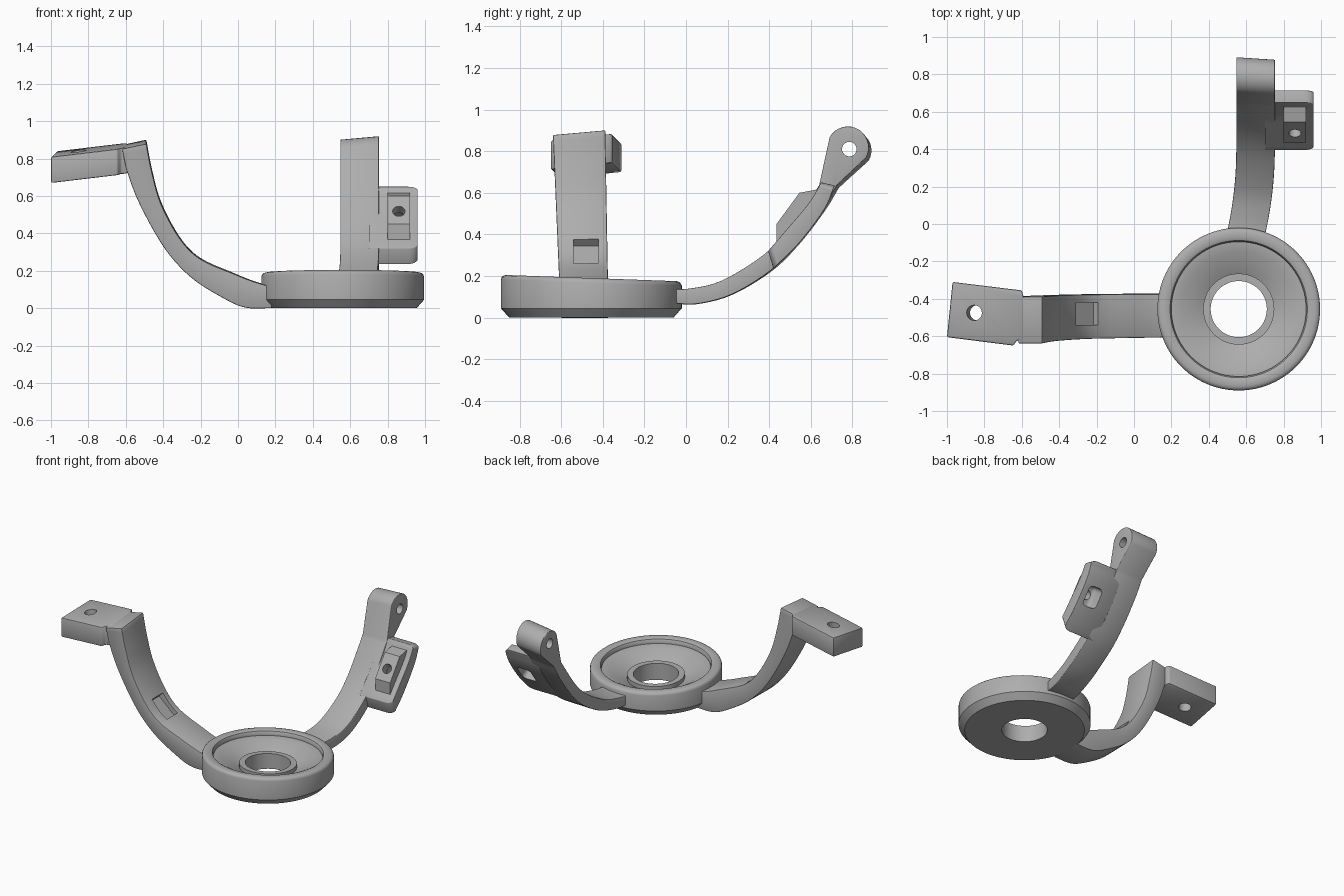
import bpy, bmesh, math
from mathutils import Vector, Matrix

if "Cube" in bpy.data.objects:
    bpy.data.objects.remove(bpy.data.objects["Cube"], do_unlink=True)

gray = bpy.data.materials.new("satin gray")
gray.use_nodes = True
gray.diffuse_color = (0.42, 0.42, 0.42, 1)
bsdf = next(n for n in gray.node_tree.nodes if n.type == 'BSDF_PRINCIPLED')
bsdf.inputs["Base Color"].default_value = gray.diffuse_color


def finish(bm, name):
    bmesh.ops.recalc_face_normals(bm, faces=bm.faces)
    mesh = bpy.data.meshes.new(name)
    bm.to_mesh(mesh)
    bm.free()
    mesh.materials.append(gray)
    ob = bpy.data.objects.new(name, mesh)
    bpy.context.collection.objects.link(ob)
    return ob


def activate(ob):
    bpy.ops.object.select_all(action='DESELECT')
    ob.select_set(True)
    bpy.context.view_layer.objects.active = ob


def smooth(ob):
    activate(ob)
    bpy.ops.object.shade_smooth_by_angle(angle=math.radians(32))


def round_edges(ob, width, segments=3):
    activate(ob)
    mod = ob.modifiers.new("round", 'BEVEL')
    mod.width, mod.segments = width, segments
    mod.limit_method, mod.angle_limit = 'ANGLE', math.radians(40)
    bpy.ops.object.modifier_apply(modifier=mod.name)


def cut(ob, cutter):
    activate(ob)
    mod = ob.modifiers.new("cut", 'BOOLEAN')
    mod.operation, mod.solver, mod.object = 'DIFFERENCE', 'EXACT', cutter
    bpy.ops.object.modifier_apply(modifier=mod.name)


def box_cutter(center, size, rot):
    bm = bmesh.new()
    m = Matrix.Translation(center) @ rot @ Matrix.Diagonal((*size, 1))
    bmesh.ops.create_cube(bm, size=1, matrix=m)
    ob = finish(bm, "pocket_cutter")
    ob.hide_render = True
    return ob


def hole_cutter(center, radius, length, rot):
    bm = bmesh.new()
    bmesh.ops.create_cone(bm, cap_ends=True, segments=32, radius1=radius, radius2=radius,
                          depth=length, matrix=Matrix.Translation(center) @ rot)
    ob = finish(bm, "hole_cutter")
    ob.hide_render = True
    return ob


def spline(pts, steps=5):
    """Catmull-Rom through 2D points."""
    pts = [Vector(p) for p in pts]
    ext = [2 * pts[0] - pts[1]] + pts + [2 * pts[-1] - pts[-2]]
    out = []
    for i in range(len(pts) - 1):
        a, b, c, d = ext[i:i + 4]
        for k in range(steps):
            t = k / steps
            out.append(0.5 * (2 * b + (c - a) * t + (2 * a - 5 * b + 4 * c - d) * t ** 2
                              + (3 * b - a - 3 * c + d) * t ** 3))
    return out + [pts[-1]]


def strip(pairs, place):
    """Bar swept along outer/inner point pairs; place(p, side) gives 3D."""
    bm = bmesh.new()
    rings = [[bm.verts.new(place(p, s)) for p, s in ((o, 0), (o, 1), (i, 1), (i, 0))]
             for o, i in pairs]
    for a, b in zip(rings, rings[1:]):
        for k in range(4):
            bm.faces.new((a[k], a[k - 1], b[k - 1], b[k]))
    bm.faces.new(rings[0])
    bm.faces.new(rings[-1])
    return bm, rings


def prism(bottom, top):
    bm = bmesh.new()
    lo = [bm.verts.new(p) for p in bottom]
    hi = [bm.verts.new(p) for p in top]
    for k in range(len(lo)):
        bm.faces.new((lo[k], lo[k - 1], hi[k - 1], hi[k]))
    bm.faces.new(lo)
    bm.faces.new(hi)
    return bm


def smooth_pairs(outer, inner):
    return list(zip(spline(outer), spline(inner)))


# Dished ring with a raised hub and a slightly sloping rim
profile = [(.15, 0), (.395, 0), (.435, .045), (.435, .168), (.431, .179), (.423, .186),
           (.41, .19), (.38, .19), (.367, .184), (.36, .17), (.36, .155), (.31, .15),
           (.19, .085), (.19, .115), (.15, .115)]
cx, cy, n = .56, -.455, 96
bm = bmesh.new()
rows = []
for r, z in profile:
    row = []
    for k in range(n):
        a = math.tau * k / n
        y = r * math.sin(a)
        tilt = -.036 * y if z > .06 else 0
        row.append(bm.verts.new((cx + r * math.cos(a), cy + y, z + tilt)))
    rows.append(row)
for j in range(len(rows)):
    for k in range(n):
        bm.faces.new((rows[j - 1][k - 1], rows[j - 1][k], rows[j][k], rows[j][k - 1]))
smooth(finish(bm, "base_ring"))

# Right arm, curving up with a slight twist
outer = [(.18, 0), (.04, .003), (-.08, .055), (-.25, .165), (-.39, .32), (-.52, .55),
         (-.59, .73), (-.62, .862)]
inner = [(.18, .115), (.08, .145), (-.02, .185), (-.2, .265), (-.31, .375), (-.41, .56),
         (-.46, .735), (-.49, .89)]


def place_right(p, side):
    half = .115 + .012 * p.y
    dy = half if side else -half
    return (p.x, -.487 - .03 * p.y + dy, p.y + .1 * dy * p.y)


bm, _ = strip(smooth_pairs(outer, inner), place_right)
right_arm = finish(bm, "right_arm")
round_edges(right_arm, .006, 2)
cutter = box_cutter((-.255, -.48, .315), (.165, .12, .07),
                    Matrix.Rotation(math.radians(42), 4, 'Y'))
cut(right_arm, cutter)
bpy.data.objects.remove(cutter)
smooth(right_arm)

# Mounting block at the top of the right arm
outline = [(-.97, -.31), (-.6, -.355), (-.59, -.39), (-.59, -.625), (-.625, -.622),
           (-.645, -.65), (-1, -.605)]


def block_z(x, y):
    return .82 + .13 * (x + 1) + .09 * (y + .48)


bm = prism([(x, y, block_z(x, y) - .14) for x, y in outline],
           [(x, y, block_z(x, y)) for x, y in outline])
block = finish(bm, "mounting_block")
round_edges(block, .008, 2)
cutter = hole_cutter((-.845, -.475, .77), .041, .5, Matrix.Rotation(-.13, 4, 'Y'))
cut(block, cutter)
bpy.data.objects.remove(cutter)
smooth(block)

# Rear arm with a rounded eyelet end
outer = [(-.07, .07), (.05, .065), (.22, .11), (.41, .225), (.545, .36), (.665, .52), (.73, .63)]
inner = [(-.07, .135), (.03, .14), (.17, .175), (.35, .28), (.475, .395), (.59, .55), (.645, .63)]
pairs = smooth_pairs(outer, inner)
eye, up, across = Vector((.785, .81)), Vector((.475, .88)), Vector((.88, -.475))
for deg in range(0, 85, 12):
    a = math.radians(deg)
    rise, side = up * .1 * math.sin(a), across * .1 * math.cos(a)
    pairs.append((eye + rise + side, eye + rise - side))


def place_rear(p, side):
    dx = .103 if side else -.103
    bend = -.04 * max(0, 1 - p.x / .4) ** 2
    k = max(0, p.y)
    return (.65 + bend + dx, p.x - .08 * dx * k, p.y + .1 * dx * k)


bm, _ = strip(pairs, place_rear)
rear_arm = finish(bm, "rear_arm")
round_edges(rear_arm, .014)
cutter = hole_cutter((.65, .785, .81), .035, .6, Matrix.Rotation(math.pi / 2, 4, 'Y'))
cut(rear_arm, cutter)
bpy.data.objects.remove(cutter)
smooth(rear_arm)

# Side flange on the rear arm, with rounded corners
outer = [(.42, .235), (.545, .36), (.665, .52), (.715, .635)]
inner = [(.395, .32), (.485, .425), (.59, .55), (.65, .65)]
bm, rings = strip(smooth_pairs(outer, inner), lambda p, s: (.96 if s else .7, p.x, p.y))
corners = [bm.edges.get((r[1], r[2])) for r in (rings[0], rings[-1])]
bmesh.ops.bevel(bm, geom=corners, offset=.05, segments=6, profile=.5, affect='EDGES')
flange = finish(bm, "side_flange")
round_edges(flange, .012)

# Faceted boss on the flange
section = [(.5, .34), (.435, .35), (.435, .45), (.545, .6), (.625, .615), (.65, .58)]
bm = prism([(.8, y, z) for y, z in section], [(.92, y, z) for y, z in section])
boss = finish(bm, "flange_boss")

# Screw hole and rear recess through flange and boss
entry, axis = Vector((.86, .485, .518)), Vector((0, .81, -.59))
cutters = [hole_cutter(entry, .033, .6, Matrix.Rotation(math.radians(54), 4, 'X')),
           box_cutter(entry + axis * .185, (.108, .25, .14),
                      Matrix.Rotation(math.radians(-36), 4, 'X'))]
round_edges(cutters[1], .03, 4)
for part in (flange, boss):
    for cutter in cutters:
        cut(part, cutter)
    smooth(part)
for cutter in cutters:
    bpy.data.objects.remove(cutter)
